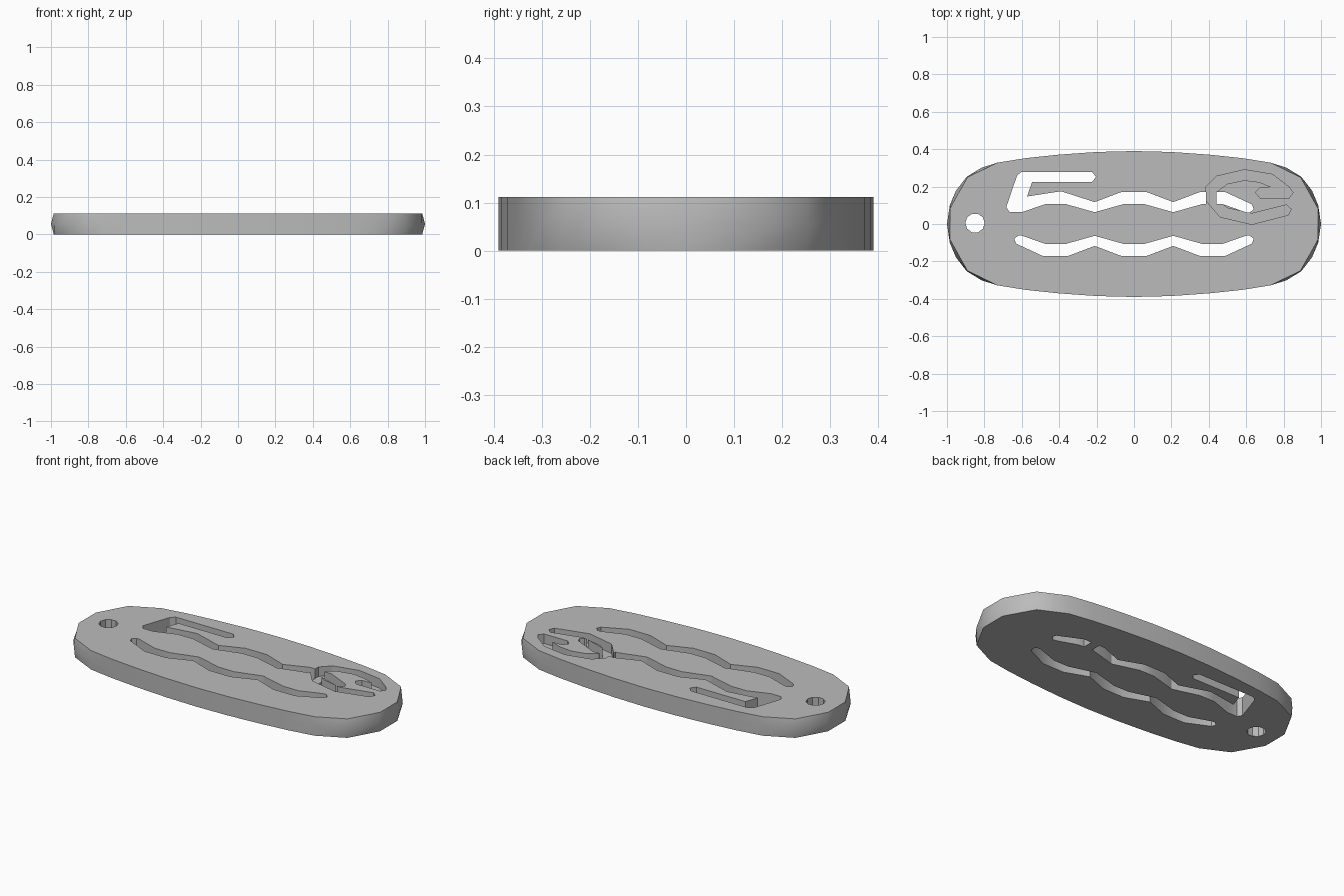
import bpy
import bmesh
import math

default_cube = bpy.data.objects.get("Cube")
if default_cube:
    bpy.data.objects.remove(default_cube, do_unlink=True)

HEIGHT = 0.112
GROOVE_FLOOR = 0.056


def make_material(name, colour):
    material = bpy.data.materials.new(name)
    material.use_nodes = True
    material.diffuse_color = colour
    shader = material.node_tree.nodes["Principled BSDF"]
    shader.inputs["Base Color"].default_value = colour
    return material


def loft(name, rings, material):
    """Stack of matching outlines, given as (height, points), capped at both ends."""
    mesh = bpy.data.meshes.new(name)
    bm = bmesh.new()
    layers = [[bm.verts.new((x, y, z)) for x, y in points] for z, points in rings]
    bm.faces.new(list(reversed(layers[0])))
    bm.faces.new(layers[-1])
    count = len(layers[0])
    for low, high in zip(layers, layers[1:]):
        for i in range(count):
            j = (i + 1) % count
            bm.faces.new((low[i], low[j], high[j], high[i]))
    bmesh.ops.recalc_face_normals(bm, faces=bm.faces)
    bm.to_mesh(mesh)
    bm.free()
    mesh.materials.append(material)
    obj = bpy.data.objects.new(name, mesh)
    bpy.context.scene.collection.objects.link(obj)
    return obj


def cut(target, name, points, material, floor=-0.1):
    """Remove a straight-walled prism from the target."""
    cutter = loft(name, [(floor, points), (HEIGHT + 0.1, points)], material)
    cutter.hide_render = True
    modifier = target.modifiers.new(name, "BOOLEAN")
    modifier.operation = "DIFFERENCE"
    modifier.solver = "EXACT"
    modifier.object = cutter
    bpy.context.view_layer.objects.active = target
    bpy.ops.object.modifier_apply(modifier=name)
    bpy.data.objects.remove(cutter, do_unlink=True)


def full_oval(quarter):
    """Mirror one quarter, from the x axis to the y axis, into a closed outline."""
    half = quarter + [(-x, y) for x, y in reversed(quarter[:-1])]
    return half + [(x, -y) for x, y in reversed(half[1:-1])]


def wave(half_crest, low, high, crests, troughs):
    """Ripple made of flat crests with pointed troughs between them."""
    points = [(c + side * half_crest, high) for c in crests for side in (-1, 1)]
    return sorted(points + [(t, low) for t in troughs])


grey = make_material("plain grey", (0.5, 0.5, 0.5, 1))

# Plate: the rounded ends bulge slightly at mid height
long_side = [(0.73, 0.328), (0.58, 0.352), (0.4, 0.371), (0.2, 0.385), (0, 0.39)]
rim = [(0.985, 0), (0.985, 0.08), (0.938, 0.165), (0.89, 0.25), (0.81, 0.289)]
bulge = [(1, 0), (0.985, 0.1), (0.952, 0.178), (0.895, 0.252), (0.815, 0.301)]
flat, middle = full_oval(rim + long_side), full_oval(bulge + long_side)
plate = loft("slotted_plate", [(0, flat), (HEIGHT / 2, middle), (HEIGHT, flat)], grey)

# Hanging hole
hole = [(0.052 * math.cos(math.tau * i / 10) - 0.85,
         0.052 * math.sin(math.tau * i / 10) + 0.005) for i in range(10)]
cut(plate, "hanging_hole", hole, grey)

# Wavy slots share these two edges
CRESTS, TROUGHS = (-0.42, 0, 0.42), (-0.21, 0.21)
outer = wave(0.07, 0.117, 0.17, CRESTS, TROUGHS)
inner = wave(0.05, 0.063, 0.108, CRESTS, TROUGHS)
right_end = [(0.63, 0.105), (0.64, 0.08), (0.62, 0.062), (0.6, 0.062)]
left_end = [(-x, y) for x, y in reversed(right_end)]

# Front slot
front_slot = outer + right_end + inner[::-1] + left_end
cut(plate, "front_wavy_slot", [(x, -y) for x, y in front_slot], grey)

# Back slot, with a hooked arm at its left end and a bridge near its right end
BRIDGE = (0.385, 0.44)
hook = [(-0.6, 0.063), (-0.665, 0.063), (-0.683, 0.09), (-0.625, 0.26), (-0.6, 0.279),
        (-0.225, 0.279), (-0.203, 0.252), (-0.225, 0.224), (-0.545, 0.224),
        (-0.572, 0.147), (-0.39, 0.175)]
long_part = [p for p in outer if -0.3 < p[0] < BRIDGE[0]]
long_part += [(BRIDGE[0], 0.17), (BRIDGE[0], 0.108)]
long_part += [p for p in inner[::-1] if p[0] < BRIDGE[0]]
cut(plate, "back_wavy_slot", hook + long_part, grey)
short_part = [(BRIDGE[1], 0.17), outer[-1]] + right_end + [inner[-1], (BRIDGE[1], 0.108)]
cut(plate, "back_slot_end", short_part, grey)

# Shallow curled groove that crosses the bridge
groove = [(0.385, 0.2), (0.44, 0.255), (0.59, 0.29), (0.74, 0.265), (0.83, 0.197),
          (0.85, 0.168), (0.83, 0.14), (0.675, 0.14), (0.648, 0.168), (0.675, 0.195),
          (0.735, 0.197), (0.67, 0.224), (0.59, 0.234), (0.5, 0.215), (0.445, 0.175),
          (0.445, 0.125), (0.5, 0.085), (0.63, 0.056), (0.815, 0.102), (0.84, 0.08),
          (0.825, 0.048), (0.63, -0.002), (0.46, 0.038), (0.385, 0.125)]
cut(plate, "curled_groove", groove, grey, GROOVE_FLOOR)

# Smooth the rounded walls and keep the rims crisp
bpy.ops.object.select_all(action="DESELECT")
plate.select_set(True)
bpy.context.view_layer.objects.active = plate
bpy.ops.object.shade_smooth_by_angle(angle=math.radians(30))
